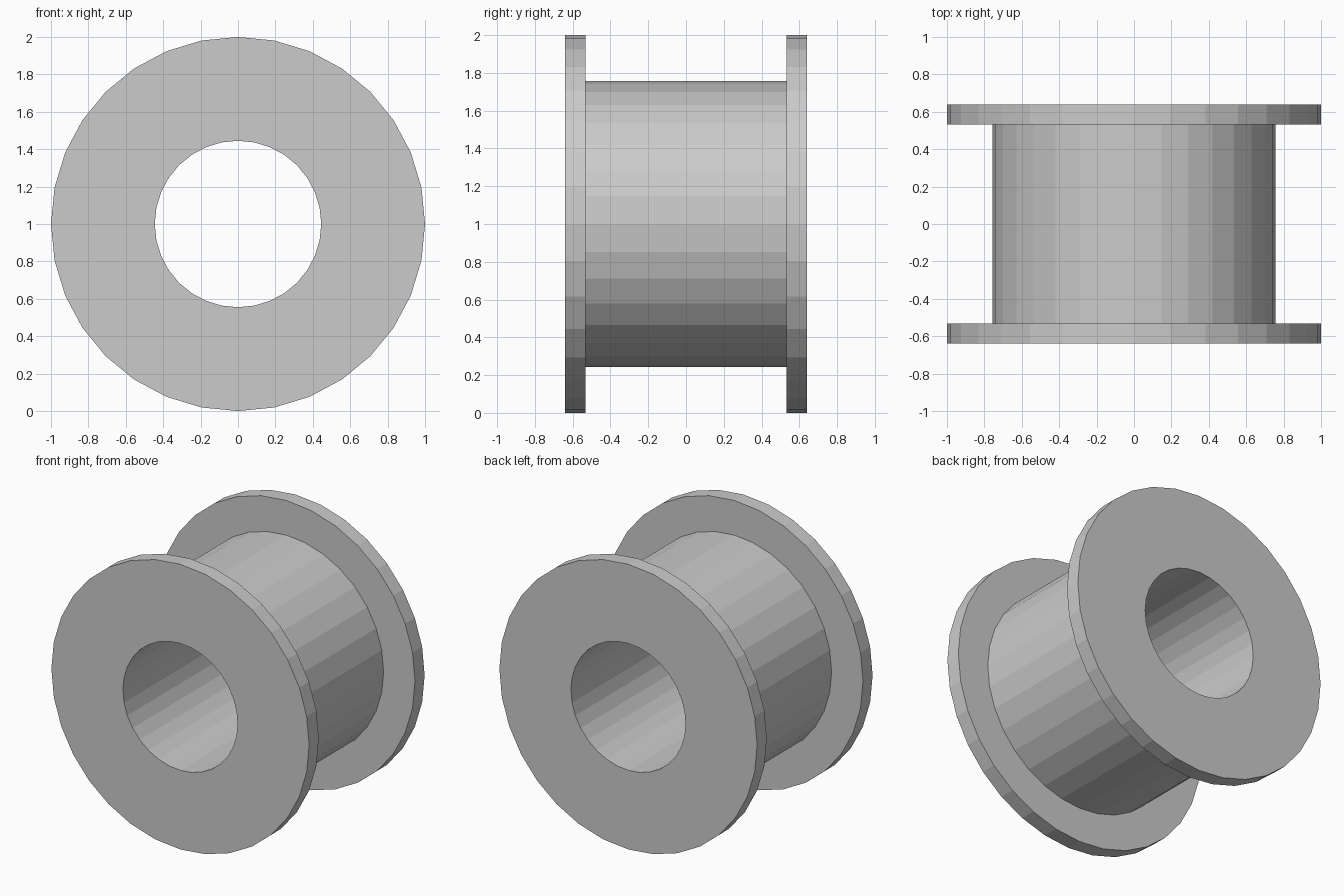
import bpy, bmesh
from math import tau
from mathutils import Matrix, Vector

cube = bpy.data.objects.get("Cube")
if cube:
    bpy.data.objects.remove(cube, do_unlink=True)

SIDES = 32
FLANGE_R, BARREL_R, BORE_R = 1.0, 0.757, 0.445
END_Y, INNER_Y = 0.64, 0.533

# Plain grey material
grey = bpy.data.materials.new("plain_grey")
grey.use_nodes = True
colour = (0.6, 0.6, 0.6, 1)
grey.diffuse_color = colour
grey.node_tree.nodes["Principled BSDF"].inputs["Base Color"].default_value = colour

# Closed half section (radius, y): bore, front flange, barrel, back flange
half = [(BORE_R, END_Y), (FLANGE_R, END_Y), (FLANGE_R, INNER_Y), (BARREL_R, INNER_Y)]
profile = half + [(r, -y) for r, y in reversed(half)]

# Revolve the section around the y axis
bm = bmesh.new()
rings = []
for i in range(SIDES):
    turn = Matrix.Rotation(tau * i / SIDES, 3, 'Y')
    rings.append([bm.verts.new(turn @ Vector((r, y, 0))) for r, y in profile])
for i, ring in enumerate(rings):
    after = rings[(i + 1) % SIDES]
    for j in range(len(profile)):
        k = (j + 1) % len(profile)
        bm.faces.new((ring[j], ring[k], after[k], after[j]))
bmesh.ops.recalc_face_normals(bm, faces=bm.faces)

mesh = bpy.data.meshes.new("flanged_spool")
bm.to_mesh(mesh)
bm.free()
mesh.materials.append(grey)
spool = bpy.data.objects.new("flanged_spool", mesh)
spool.location.z = FLANGE_R
bpy.context.collection.objects.link(spool)
